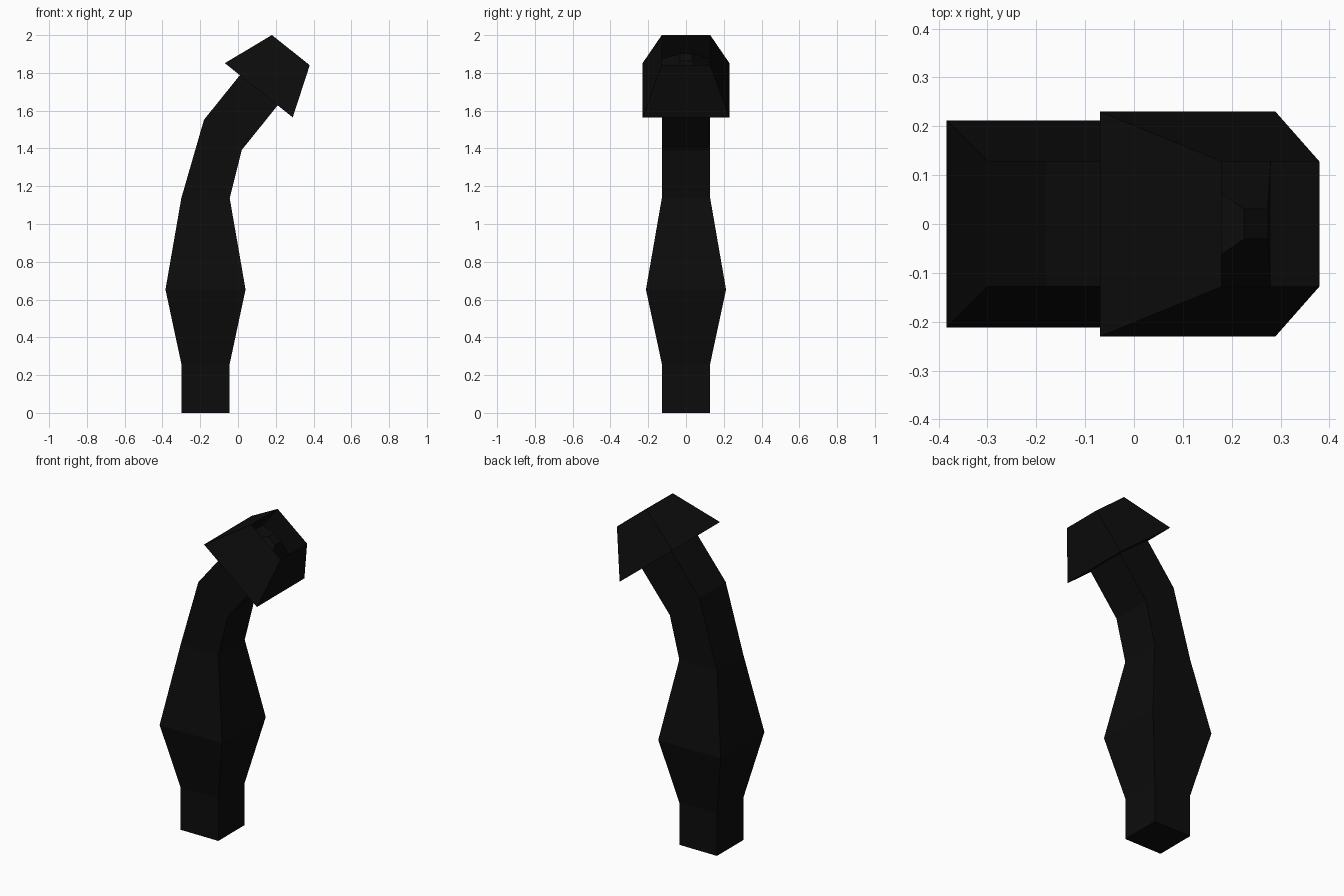
import bpy, bmesh, math
from mathutils import Vector

if "Cube" in bpy.data.objects:
    bpy.data.objects.remove(bpy.data.objects["Cube"], do_unlink=True)

black = bpy.data.materials.new("matte black")
black.use_nodes = True
colour = (0.0037, 0.0037, 0.0037, 1)
black.diffuse_color = colour
black.node_tree.nodes["Principled BSDF"].inputs["Base Color"].default_value = colour

TILT = math.radians(38.6)
AXIS = Vector((math.sin(TILT), 0, math.cos(TILT)))


def square(bm, centre, half, tilt):
    """Square ring of vertices, leaning towards +x by tilt."""
    u = Vector((math.cos(tilt), 0, -math.sin(tilt))) * half
    v = Vector((0, half, 0))
    return [bm.verts.new(centre + a * u + b * v)
            for a, b in ((-1, -1), (1, -1), (1, 1), (-1, 1))]


def loft(name, sections, cap_start, cap_end):
    """Join square sections (centre, half width, tilt) into one flat-shaded part."""
    bm = bmesh.new()
    rings = [square(bm, *s) for s in sections]
    for r, s in zip(rings, rings[1:]):
        for i in range(4):
            j = (i + 1) % 4
            bm.faces.new((r[i], r[j], s[j], s[i]))
    if cap_start:
        bm.faces.new(rings[0][::-1])
    if cap_end:
        bm.faces.new(rings[-1])
    mesh = bpy.data.meshes.new(name)
    bm.to_mesh(mesh)
    bm.free()
    mesh.materials.append(black)
    ob = bpy.data.objects.new(name, mesh)
    bpy.context.collection.objects.link(ob)
    return ob


# Shaft: square foot, swollen grip, then a bend towards +x
neck = Vector((0.11, 0, 1.708))
foot_x = -0.172
loft("shaft", [
    (Vector((foot_x, 0, 0)), 0.128, 0),
    (Vector((foot_x, 0, 0.26)), 0.128, 0),
    (Vector((foot_x, 0, 0.653)), 0.212, 0),
    (Vector((foot_x, 0, 1.137)), 0.128, 0),
    (Vector((-0.08, 0, 1.472)), 0.128, TILT),
    (neck, 0.128, TILT),
], True, False)

# Head: flared collar, tapered rim, hollow socket with a blunt spike inside
loft("head", [
    (neck + AXIS * d, half, TILT) for d, half in (
        (0, 0.128),       # underside joins the shaft
        (0, 0.23),        # collar edge
        (0.272, 0.128),   # rim
        (0.112, 0.128),   # socket floor
        (0.224, 0.031),   # spike tip
    )
], False, True)
